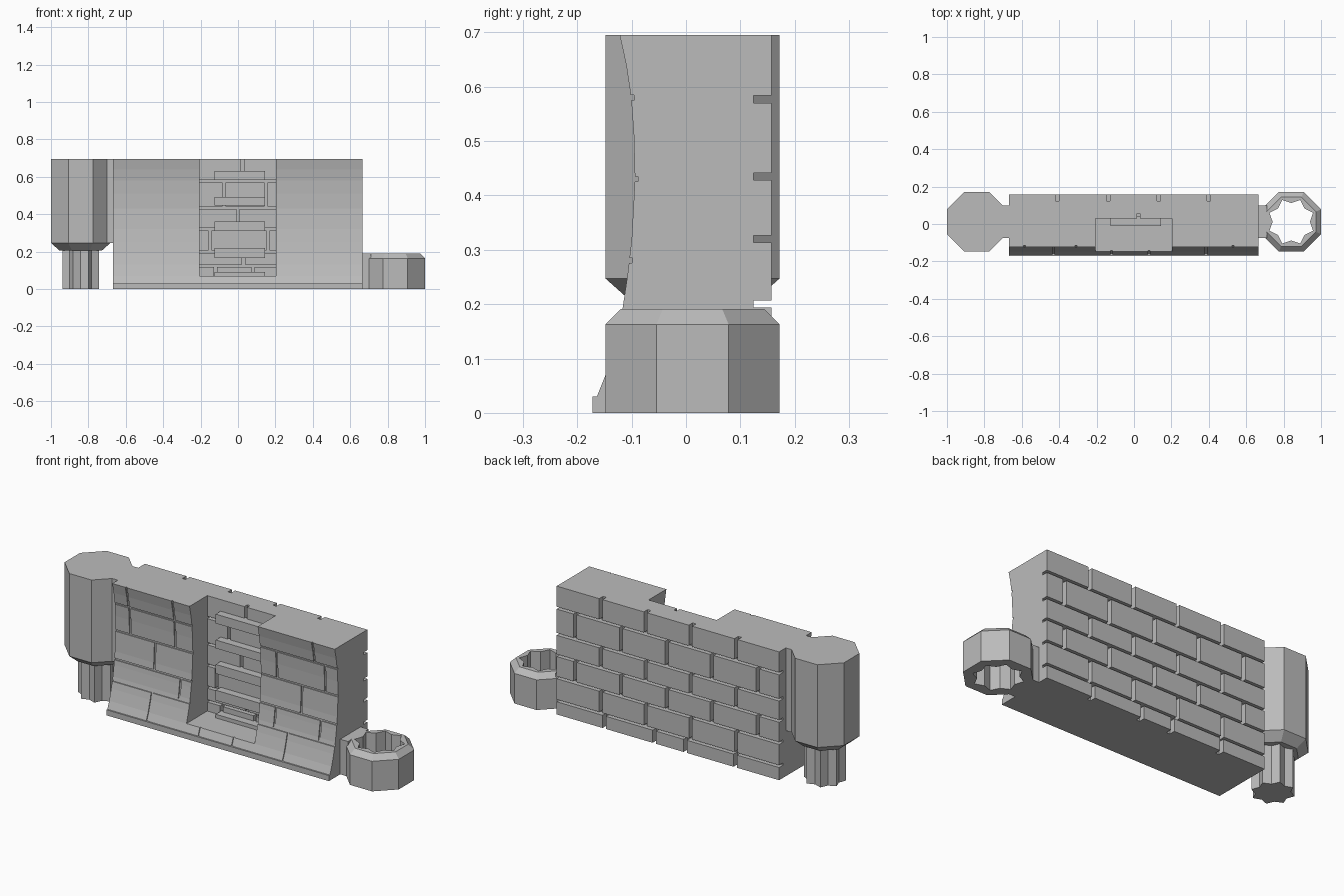
import bpy, bmesh, math

if "Cube" in bpy.data.objects:
    bpy.data.objects.remove(bpy.data.objects["Cube"])

stone = bpy.data.materials.new("grey stone")
stone.diffuse_color = (0.5, 0.5, 0.5, 1)
stone.use_nodes = True
stone.node_tree.nodes["Principled BSDF"].inputs["Base Color"].default_value = stone.diffuse_color


def finish(name, bm):
    bmesh.ops.recalc_face_normals(bm, faces=bm.faces)
    me = bpy.data.meshes.new(name)
    bm.to_mesh(me)
    bm.free()
    me.materials.append(stone)
    ob = bpy.data.objects.new(name, me)
    bpy.context.collection.objects.link(ob)
    return ob


def loft(bm, rings, caps=True):
    """Bridge matching closed rings of points, capping both ends."""
    vs = [[bm.verts.new(p) for p in r] for r in rings]
    n = len(vs[0])
    for a, b in zip(vs, vs[1:]):
        for i in range(n):
            bm.faces.new((a[i], a[(i + 1) % n], b[(i + 1) % n], b[i]))
    if caps:
        bm.faces.new(vs[0])
        bm.faces.new(vs[-1])
    return vs


def box(bm, x0, x1, y0, y1, z0, z1):
    loft(bm, [[(x, y0, z0), (x, y1, z0), (x, y1, z1), (x, y0, z1)] for x in (x0, x1)])


# Concave front face of the wall: (height, y)
CURVE = [(0.0, -0.168), (0.03, -0.164), (0.07, -0.148), (0.13, -0.131), (0.19, -0.117),
         (0.25, -0.108), (0.32, -0.100), (0.43, -0.094), (0.51, -0.096), (0.58, -0.101),
         (0.64, -0.110), (0.695, -0.122)]


def front_y(z):
    for (z0, y0), (z1, y1) in zip(CURVE, CURVE[1:]):
        if z <= z1:
            return y0 + (y1 - y0) * (z - z0) / (z1 - z0)
    return CURVE[-1][1]


def curved_slab(bm, x0, x1, z0, z1, inset, back):
    """Piece of the curved front between two heights, closed by a flat back."""
    zs = [z0] + [z for z, _ in CURVE if z0 + 0.002 < z < z1 - 0.002] + [z1]
    prof = [(front_y(z) + inset, z) for z in zs] + [(back, z1), (back, z0)]
    loft(bm, [[(x, y, z) for y, z in prof] for x in (x0, x1)])


def spans(cuts, gap):
    """Split a list of edges into intervals with mortar gaps at inner edges."""
    last = len(cuts) - 1
    for i in range(last):
        yield (cuts[i] + (gap / 2 if i else 0),
               cuts[i + 1] - (gap / 2 if i + 1 < last else 0))


L, R, H = -0.668, 0.665, 0.695
NL, NR, FLOOR = -0.205, 0.203, 0.07      # niche sides and floor

# Wall core, recessed to the mortar depth
bm = bmesh.new()
curved_slab(bm, L, NL, 0, H, 0.006, 0.124)
curved_slab(bm, NR, R, 0, H, 0.006, 0.124)
curved_slab(bm, NL, NR, 0, FLOOR, 0.006, 0.124)
box(bm, NL, NR, 0.055, 0.124, FLOOR, H)
finish("wall_core", bm)

# Plinth strip along the foot of the front
bm = bmesh.new()
box(bm, L, R, -0.172, -0.10, 0, 0.03)
finish("front_plinth", bm)

# Curved front bricks
bm = bmesh.new()
left_cuts = [[-0.43], [-0.27], [-0.43], [-0.31, -0.58], [-0.585, -0.31]]
right_cuts = [[0.385], [0.30, 0.57], [0.45], [0.30, 0.59], [0.53]]
rows = list(spans([0.03, 0.17, 0.28, 0.43, 0.58, H], 0.009))
for (z0, z1), lc, rc in zip(rows, left_cuts, right_cuts):
    for a, b in ((L, NL), (NR, R)):
        cuts = sorted([a, b] + [c for c in lc + rc if a < c < b])
        for x0, x1 in spans(cuts, 0.01):
            curved_slab(bm, x0, x1, z0, z1, 0, -0.05)
for x0, x1 in spans([NL, -0.12, 0.08, NR], 0.01):
    curved_slab(bm, x0, x1, 0.03, FLOOR, 0, -0.05)
finish("front_bricks", bm)

# Deep-jointed back bricks in running bond
COURSES = [0, 0.075, 0.2, 0.32, 0.435, 0.577, H]
even = [-0.41, -0.137, 0.133, 0.4]
odd = [-0.54, -0.265, 0.005, 0.28, 0.555]
bonds = [[-0.405, -0.105, 0.08, 0.38], odd, even, odd, odd, even]
bonds[1:] = [even if i % 2 else odd for i in (1, 2, 3, 4, 5)]
bm = bmesh.new()
for (z0, z1), cuts in zip(spans(COURSES, 0.013), bonds):
    for x0, x1 in spans([L] + cuts + [R], 0.02):
        box(bm, x0, x1, 0.11, 0.157, z0, z1)
finish("back_bricks", bm)

# Niche back bricks
bm = bmesh.new()
niche_cuts = [[-0.12, 0.08], [0.03], [-0.15, 0.16], [0.0], [-0.075, 0.15], [0.025]]
for (z0, z1), cuts in zip(spans([FLOOR, 0.125, 0.2, 0.32, 0.435, 0.577, H], 0.013), niche_cuts):
    for x0, x1 in spans([NL] + cuts + [NR], 0.016):
        box(bm, x0, x1, 0.03, 0.07, z0, z1)
finish("niche_bricks", bm)

# Ladder rungs inside the niche
bm = bmesh.new()
for z0, z1 in ((0.05, 0.09), (0.165, 0.22), (0.31, 0.36), (0.447, 0.492), (0.582, 0.632)):
    box(bm, -0.125, 0.145, -0.012, 0.04, z0, z1)
finish("niche_rungs", bm)

CY, CX, A = 0.012, 0.841, 0.16           # hinge axis and octagon apothem


def octagon(cx, apothem, z):
    """Octagon with 16 points: corners and edge middles."""
    r = apothem / math.cos(math.pi / 8)
    pts = []
    for i in range(16):
        a = math.pi / 8 * i
        d = apothem if i % 2 == 0 else r
        pts.append((cx + d * math.cos(a), CY + d * math.sin(a), z))
    return pts


def star(cx, inner, outer, z):
    """Eight-pointed star with the points aligned to octagon corners."""
    return [(cx + d * math.cos(math.pi / 8 * i), CY + d * math.sin(math.pi / 8 * i), z)
            for i, d in enumerate([inner, outer] * 8)]


# Left hinge column with tapered underside
bm = bmesh.new()
loft(bm, [octagon(-CX, 0.115, 0.207), octagon(-CX, A, 0.247), octagon(-CX, A, H)])
finish("hinge_column", bm)

# Star-shaped peg below the column
bm = bmesh.new()
loft(bm, [star(-CX, 0.083, 0.106, 0), star(-CX, 0.083, 0.106, 0.22)])
finish("hinge_peg", bm)

# Right socket ring with chamfered rim and star-shaped hole
bm = bmesh.new()
loft(bm, [star(CX, 0.1, 0.126, 0), octagon(CX, A, 0), octagon(CX, A, 0.163),
          octagon(CX, 0.132, 0.191), star(CX, 0.1, 0.126, 0.191),
          star(CX, 0.1, 0.126, 0)], caps=False)
bmesh.ops.remove_doubles(bm, verts=bm.verts, dist=1e-5)
finish("hinge_socket", bm)

# Necks joining column and socket to the wall
bm = bmesh.new()
box(bm, -0.712, L + 0.01, -0.075, 0.1, 0.247, H)
finish("column_neck", bm)
bm = bmesh.new()
box(bm, R - 0.01, 0.712, -0.075, 0.1, 0, 0.19)
finish("socket_neck", bm)
